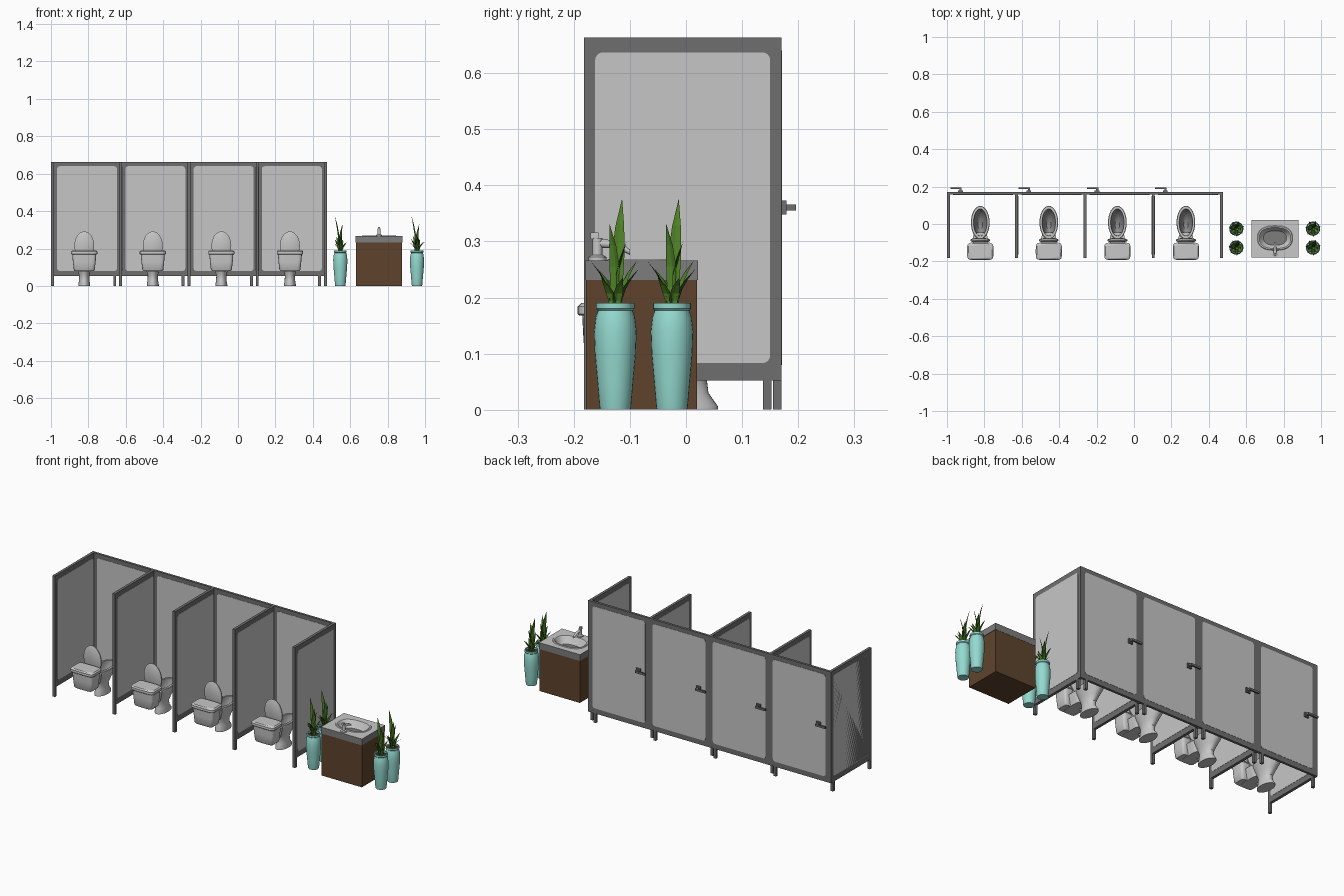
import bpy, bmesh, math
from mathutils import Vector

if "Cube" in bpy.data.objects:
    bpy.data.objects.remove(bpy.data.objects["Cube"])


def material(name, r, g, b):
    lin = [((c / 255 + 0.055) / 1.055) ** 2.4 for c in (r, g, b)]
    m = bpy.data.materials.new(name)
    m.diffuse_color = (*lin, 1)
    m.use_nodes = True
    m.node_tree.nodes["Principled BSDF"].inputs["Base Color"].default_value = m.diffuse_color
    return m


PANEL = material("light grey panel", 198, 198, 198)
FRAME = material("dark grey frame", 110, 110, 110)
PORC = material("porcelain", 200, 200, 200)
BOWL = material("bowl shadow grey", 140, 140, 140)
STONE = material("counter edge grey", 125, 125, 125)
WOOD = material("brown wood", 94, 67, 44)
TEAL = material("teal glaze", 148, 218, 208)
LEAF = material("leaf green", 78, 128, 38)
DARK = material("dark leaf green", 45, 85, 28)
SOIL = material("soil", 60, 45, 30)


def finish(bm, name, mats, smooth=False, normals=True):
    if normals:
        bmesh.ops.recalc_face_normals(bm, faces=bm.faces)
    me = bpy.data.meshes.new(name)
    bm.to_mesh(me)
    bm.free()
    ob = bpy.data.objects.new(name, me)
    bpy.context.collection.objects.link(ob)
    for m in mats:
        me.materials.append(m)
    if smooth:
        bpy.ops.object.select_all(action='DESELECT')
        ob.select_set(True)
        bpy.context.view_layer.objects.active = ob
        bpy.ops.object.shade_smooth_by_angle(angle=math.radians(40))
    return ob


def box(name, x0, x1, y0, y1, z0, z1, mat, open_top=False):
    bm = bmesh.new()
    bmesh.ops.create_cube(bm, size=1)
    for v in bm.verts:
        v.co = ((x0, x1)[v.co.x > 0], (y0, y1)[v.co.y > 0], (z0, z1)[v.co.z > 0])
    if open_top:
        top = [f for f in bm.faces if f.normal.z > 0.9]
        bmesh.ops.delete(bm, geom=top, context='FACES_ONLY')
    return finish(bm, name, [mat], normals=not open_top)


def oval(cx, cy, z, rx, ry, n=32, p=2.0):
    """Superellipse ring: p = 2 is an ellipse, higher is boxier."""
    pts = []
    for i in range(n):
        a = 2 * math.pi * i / n
        c, s = math.cos(a), math.sin(a)
        pts.append((cx + rx * math.copysign(abs(c) ** (2 / p), c),
                    cy + ry * math.copysign(abs(s) ** (2 / p), s), z))
    return pts


def loft(name, rings, mats, rule=None, smooth=True):
    """Skin a stack of rings, closing both ends; rule(i) gives the material of band i."""
    bm = bmesh.new()
    vs = [[bm.verts.new(p) for p in r] for r in rings]
    n = len(rings[0])
    for i in range(len(vs) - 1):
        for k in range(n):
            f = bm.faces.new((vs[i][k], vs[i][(k + 1) % n], vs[i + 1][(k + 1) % n], vs[i + 1][k]))
            f.material_index = rule(i) if rule else 0
    bm.faces.new(vs[0][::-1])
    bm.faces.new(vs[-1]).material_index = rule(len(vs) - 1) if rule else 0
    return finish(bm, name, mats, smooth)


def inlay(name, axis, a0, a1, z0, z1, d0, d1):
    """Rounded light panel; axis 'x' faces along x, 'y' faces along y."""
    r, ring = 0.014, []
    for cx, cz, s in ((a1 - r, z1 - r, 0), (a0 + r, z1 - r, 1), (a0 + r, z0 + r, 2), (a1 - r, z0 + r, 3)):
        for k in range(5):
            t = (s + k / 4) * math.pi / 2
            ring.append((cx + r * math.cos(t), cz + r * math.sin(t)))
    place = (lambda u, w, d: (d, u, w)) if axis == 'x' else (lambda u, w, d: (u, d, w))
    loft(name, [[place(u, w, d) for u, w in ring] for d in (d0, d1)], [PANEL], smooth=False)


# ---- stalls: partitions, doors, legs, latches
STEP, T, Z0, Z1 = 0.365, 0.015, 0.052, 0.663
for i in range(5):
    x = -1 + STEP * i
    box("partition", x, x + T, -0.182, 0.16, Z0, Z1, FRAME)
    inlay("partition_panel", 'x', -0.162, 0.15, 0.083, 0.637, x - (0.0012 if i else 0), x + T + 0.0012)
    for y in (-0.182, 0.137):
        box("partition_leg", x, x + T, y, y + T, 0, Z0, FRAME)
for i in range(4):
    x = -1 + STEP * i
    box("door", x, x + STEP + (T if i == 3 else 0), 0.157, 0.17, Z0, Z1, FRAME)
    inlay("door_panel", 'y', x + 0.033, x + 0.353, 0.08, 0.64, 0.1558, 0.1712)
    box("door_leg", x + 0.334, x + 0.349, 0.155, 0.17, 0, Z0, FRAME)
    box("latch_plate", x + 0.06, x + 0.085, 0.17, 0.179, 0.348, 0.373, FRAME)
    box("latch_stem", x + 0.067, x + 0.079, 0.179, 0.19, 0.355, 0.366, FRAME)
    box("latch_lever", x + 0.018, x + 0.079, 0.188, 0.196, 0.355, 0.366, FRAME)

# ---- toilets
for i in range(4):
    x = -0.822 + 0.3665 * i
    loft("toilet_bowl", [oval(x, cy, z, rx, ry) for cy, z, rx, ry in (
        (0.0, 0, 0.032, 0.057), (0.0, 0.006, 0.032, 0.057), (-0.005, 0.03, 0.028, 0.045),
        (-0.005, 0.055, 0.027, 0.042), (0.0, 0.085, 0.035, 0.06), (0.006, 0.115, 0.046, 0.082),
        (0.008, 0.128, 0.05, 0.089), (0.008, 0.14, 0.05, 0.089), (0.008, 0.143, 0.047, 0.086),
        (0.008, 0.143, 0.036, 0.073), (0.008, 0.13, 0.034, 0.07), (0.0, 0.1, 0.024, 0.048),
        (-0.005, 0.085, 0.012, 0.022))], [PORC, BOWL], lambda k: int(k > 8))
    loft("tank_shelf", [oval(x, -0.105, z, rx, 0.06, p=4) for z, rx in (
        (0.078, 0.026), (0.11, 0.034), (0.136, 0.04))], [PORC])
    loft("tank", [oval(x, -0.144, z, rx, ry, p=6) for z, rx, ry in (
        (0.08, 0.05, 0.032), (0.086, 0.056, 0.036), (0.13, 0.061, 0.039), (0.17, 0.064, 0.041))], [PORC])
    loft("tank_lid", [oval(x, -0.146, z, rx, ry, p=6) for z, rx, ry in (
        (0.168, 0.067, 0.044), (0.171, 0.07, 0.047), (0.184, 0.07, 0.047), (0.19, 0.064, 0.041))], [PORC])
    # raised seat lid, leaning lightly against the tank
    lid = []
    for d, s in ((-0.006, 0.93), (-0.003, 1), (0.003, 1), (0.006, 0.93)):
        lid.append([(x + u * s, -0.087 + d - 0.06 * w, 0.215 + w * s)
                    for u, w, _ in oval(0, 0, 0, 0.053, 0.076)])
    loft("seat_lid", lid, [PORC])
    box("seat_hinge", x - 0.032, x + 0.032, -0.09, -0.076, 0.136, 0.15, PORC)

# ---- sink cabinet with counter and basin
CX, CY = 0.754, -0.079
box("cabinet", 0.631, 0.877, -0.178, 0.02, 0, 0.231, WOOD, open_top=True)


def rect_ring(z, hx=0.125, hy=0.1, n=12):
    c = [(hx, -hy), (hx, hy), (-hx, hy), (-hx, -hy)]
    return [(CX + c[s][0] + (c[(s + 1) % 4][0] - c[s][0]) * k / n,
             CY + c[s][1] + (c[(s + 1) % 4][1] - c[s][1]) * k / n, z) for s in range(4) for k in range(n)]


def basin_ring(z, rx, ry):
    out = []
    for px, py, _ in rect_ring(0):
        a = math.atan2((py - CY) / 0.1, (px - CX) / 0.125)
        c, s = math.cos(a), math.sin(a)
        out.append((CX + rx * math.copysign(abs(c) ** 0.8, c), CY + 0.004 + ry * math.copysign(abs(s) ** 0.8, s), z))
    return out


loft("counter_and_basin", [rect_ring(0.231), rect_ring(0.266)] + [basin_ring(*r) for r in (
    (0.266, 0.094, 0.066), (0.269, 0.091, 0.063), (0.269, 0.084, 0.056), (0.262, 0.078, 0.05),
    (0.235, 0.068, 0.042), (0.22, 0.045, 0.026), (0.217, 0.012, 0.009))],
    [STONE, PORC], lambda k: int(k > 0))
loft("drain", [oval(CX, CY + 0.004, z, 0.01, 0.009, 16) for z in (0.216, 0.219)], [BOWL])

# faucet: base, post, lever and sloping spout
loft("faucet_base", [oval(CX, -0.158, z, r, r, 16) for z, r in ((0.264, 0.016), (0.272, 0.016), (0.276, 0.01))], [PORC])
loft("faucet_post", [oval(CX, -0.158, z, 0.009, 0.009, 16) for z in (0.27, 0.306)], [PORC])
box("faucet_lever", CX - 0.006, CX + 0.006, -0.17, -0.156, 0.304, 0.316, PORC)
spout = []
for y, z, r in ((-0.16, 0.297, 0.008), (-0.13, 0.295, 0.007), (-0.11, 0.287, 0.006), (-0.1, 0.281, 0.005)):
    spout.append([(CX + u, y, z + w) for u, w, _ in oval(0, 0, 0, r, r, 12)])
loft("faucet_spout", spout, [PORC])


# ---- potted plants
def leaf(bm, base, tip, width, mat):
    """Creased blade that bows outward and tapers to a point."""
    base, tip = Vector(base), Vector(tip)
    out = Vector((tip.x - base.x, tip.y - base.y, 0)).normalized()
    side = Vector((-out.y, out.x, 0))
    rows = []
    for t, w in ((0, 0.55), (0.25, 0.85), (0.5, 1), (0.75, 0.7), (1, 0.02)):
        c = base.lerp(tip, t) - out * 0.012 * math.sin(math.pi * t)
        rows.append([bm.verts.new(c + side * width * w * s - out * 0.3 * width * w * abs(s)
                                  * (-1)) for s in (-1, 0, 1)])
    for a, b in zip(rows, rows[1:]):
        for k in (0, 1):
            bm.faces.new((a[k], a[k + 1], b[k + 1], b[k])).material_index = mat


for px in (0.547, 0.957):
    for py in (-0.126, -0.025):
        loft("pot", [oval(px, py, z, r, r, 24) for z, r in (
            (0, 0.027), (0.004, 0.028), (0.05, 0.032), (0.1, 0.0365), (0.14, 0.038), (0.165, 0.035),
            (0.177, 0.031), (0.18, 0.034), (0.19, 0.034), (0.19, 0.029), (0.182, 0.028))],
            [TEAL, SOIL], lambda k: int(k > 9))
        bm = bmesh.new()
        tall = (((-0.03, 0.012, 0.375), 0.012, 0), ((0.012, -0.01, 0.33), 0.011, 0), ((0.004, 0.02, 0.3), 0.01, 1))
        for tip, w, m in tall:
            leaf(bm, (px + tip[0] * 0.2, py + tip[1] * 0.3, 0.18),
                 (px + tip[0], py + tip[1], tip[2]), w, m)
        for k in range(7):
            a = 2 * math.pi * k / 7 + 0.3
            c, s = math.cos(a), math.sin(a)
            leaf(bm, (px + 0.008 * c, py + 0.008 * s, 0.18),
                 (px + 0.042 * c, py + 0.044 * s, 0.235 + 0.015 * (k % 3)), 0.009, k % 2)
        finish(bm, "plant_leaves", [LEAF, DARK], normals=False)
